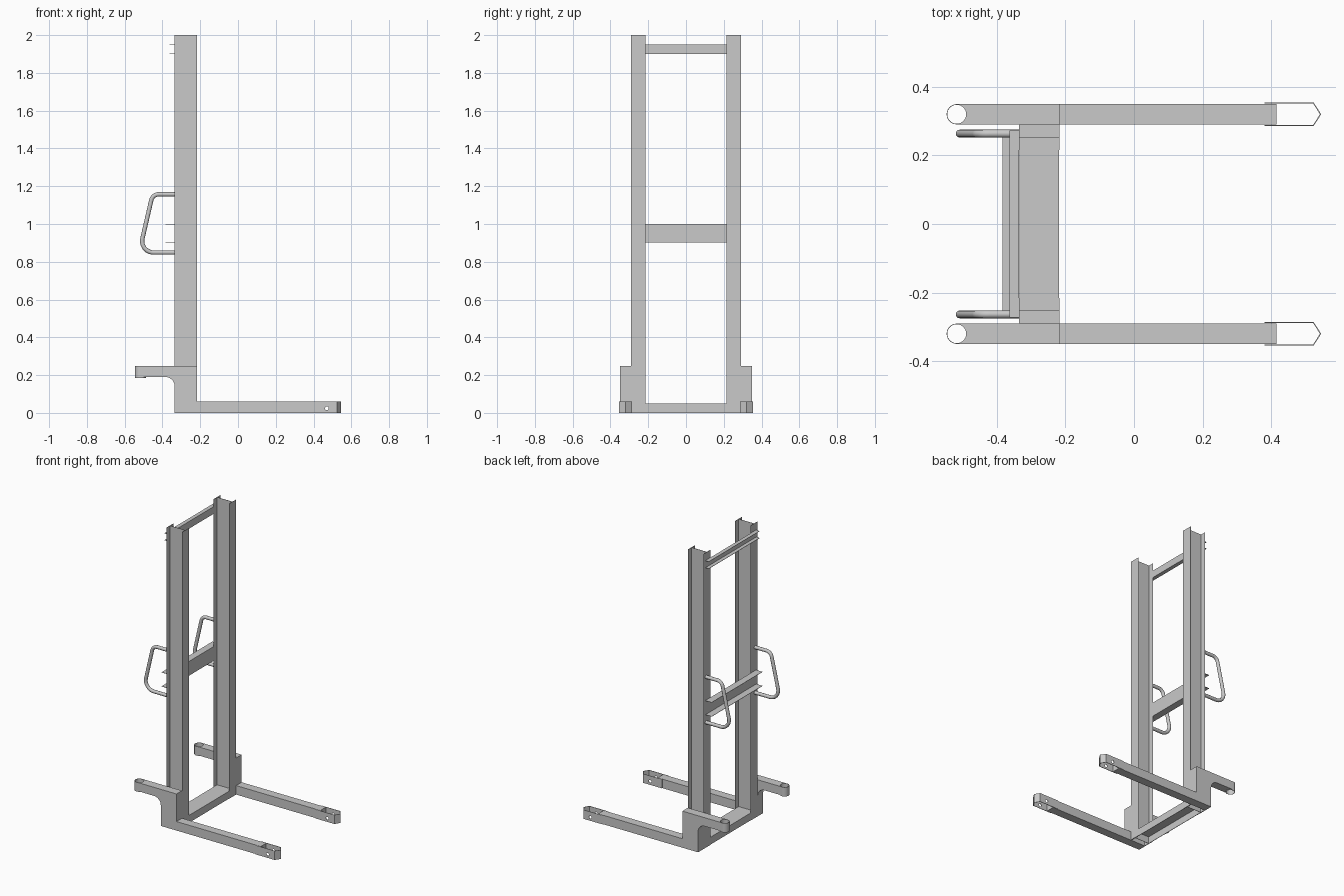
import bpy, bmesh, math
from mathutils import Vector, Matrix

cube = bpy.data.objects.get("Cube")
if cube:
    bpy.data.objects.remove(cube, do_unlink=True)

steel = bpy.data.materials.new("steel_grey")
steel.use_nodes = True
GREY = (0.585, 0.585, 0.585, 1)
steel.diffuse_color = GREY
steel.node_tree.nodes["Principled BSDF"].inputs["Base Color"].default_value = GREY


def prism(name, points, plane, start, end):
    """Extrude a closed outline drawn in plane xy or xz along the third axis."""
    place = {"xy": lambda a, b, c: (a, b, c),
             "xz": lambda a, b, c: (a, c, b)}[plane]
    bm = bmesh.new()
    face = bm.faces.new([bm.verts.new(place(a, b, start)) for a, b in points])
    grown = bmesh.ops.extrude_face_region(bm, geom=[face])["geom"]
    offset = Vector(place(0, 0, end - start))
    bmesh.ops.translate(bm, vec=offset, verts=[v for v in grown if isinstance(v, bmesh.types.BMVert)])
    bmesh.ops.recalc_face_normals(bm, faces=bm.faces)
    mesh = bpy.data.meshes.new(name)
    bm.to_mesh(mesh)
    bm.free()
    mesh.materials.append(steel)
    obj = bpy.data.objects.new(name, mesh)
    bpy.context.collection.objects.link(obj)
    return obj


def circle(cx, cy, r, n=32):
    return [(cx + r * math.cos(2 * math.pi * i / n), cy + r * math.sin(2 * math.pi * i / n))
            for i in range(n)]


def cut(obj, cutter):
    """Subtract the cutter, apply the result and remove the cutter."""
    mod = obj.modifiers.new("cut", "BOOLEAN")
    mod.object, mod.operation, mod.solver = cutter, "DIFFERENCE", "EXACT"
    bpy.context.view_layer.update()
    graph = bpy.context.evaluated_depsgraph_get()
    result = bpy.data.meshes.new_from_object(obj.evaluated_get(graph))
    obj.modifiers.clear()
    obj.data = result
    bpy.data.objects.remove(cutter, do_unlink=True)


def smooth(obj):
    bpy.ops.object.select_all(action="DESELECT")
    obj.select_set(True)
    bpy.context.view_layer.objects.active = obj
    bpy.ops.object.shade_smooth_by_angle(angle=math.radians(35))


def mirror(obj):
    """Copy a part to the other side of the y = 0 plane."""
    twin = obj.copy()
    twin.data = obj.data.copy()
    twin.data.transform(Matrix.Scale(-1, 4, (0, 1, 0)))
    twin.data.flip_normals()
    twin.name = obj.name.replace("back_", "front_")
    bpy.context.collection.objects.link(twin)


def channel(name, x, z0, z1, depth, t, half):
    """Cross beam, open towards -x."""
    prism(name, [(x, z0), (x, z1), (x - depth, z1), (x - depth, z1 - t), (x - t, z1 - t),
                 (x - t, z0 + t), (x - depth, z0 + t), (x - depth, z0)], "xz", -half, half)


def rounded(path, radii, steps=8):
    """Round the inner corners of an open path with circular arcs."""
    out = [Vector(path[0])]
    for i, r in enumerate(radii, 1):
        p = Vector(path[i])
        a, b = (Vector(path[i - 1]) - p).normalized(), (Vector(path[i + 1]) - p).normalized()
        half = a.angle(b) / 2
        centre = p + (a + b).normalized() * (r / math.sin(half))
        s, e = p + a * (r / math.tan(half)) - centre, p + b * (r / math.tan(half)) - centre
        for k in range(steps + 1):
            out.append(centre + s.lerp(e, k / steps).normalized() * r)
    return out + [Vector(path[-1])]


BACK, FRONT = -0.335, -0.217     # mast depth along x
IN, OUT = 0.215, 0.29            # mast width along y
LEG_IN, LEG_OUT = 0.29, 0.349
LEG_MID = (LEG_IN + LEG_OUT) / 2
LEG_TOP = 0.061
parts = []

# Mast: thin-walled I-beam
t, web = 0.002, 0.001
mid = (IN + OUT) / 2
parts.append(prism("back_mast", [
    (BACK, IN), (BACK + t, IN), (BACK + t, mid - web), (FRONT - t, mid - web),
    (FRONT - t, IN), (FRONT, IN), (FRONT, OUT), (FRONT - t, OUT),
    (FRONT - t, mid + web), (BACK + t, mid + web), (BACK + t, OUT), (BACK, OUT)], "xy", 0, 2))

# Leg with upright block and caster arm, one plate with a rounded inner corner
pivot = -0.516
R = 0.05
fillet = [(BACK - R + R * math.sin(a), 0.19 - R + R * math.cos(a))
          for a in [math.pi / 2 * i / 8 for i in range(9)]]
leg = prism("back_leg", [(0.415, 0), (0.415, LEG_TOP), (FRONT, LEG_TOP), (FRONT, 0.248),
                         (pivot, 0.248), (pivot, 0.19)] + fillet + [(BACK, 0)],
            "xz", LEG_IN, LEG_OUT)
cut(leg, prism("caster_bore", circle(pivot, LEG_MID, 0.028), "xy", 0.1, 0.3))
smooth(leg)
parts.append(leg)

# Caster sleeve
sleeve = prism("back_caster_sleeve", circle(pivot, LEG_MID, 0.0295), "xy", 0.185, 0.248)
cut(sleeve, prism("sleeve_bore", circle(pivot, LEG_MID, 0.0275), "xy", 0.1, 0.3))
smooth(sleeve)
parts.append(sleeve)


# Pointed strap around the leg end, open above and below, with an axle hole
def strap_outline(h, tail, shoulder, tip):
    return [(tail, LEG_MID - h), (shoulder, LEG_MID - h), (tip, LEG_MID),
            (shoulder, LEG_MID + h), (tail, LEG_MID + h)]


strap = prism("back_roller_strap", strap_outline(0.034, 0.38, 0.523, 0.545), "xy", 0, LEG_TOP)
cut(strap, prism("strap_inside", strap_outline(0.031, 0.3, 0.5215, 0.5415), "xy", -0.1, 0.2))
cut(strap, prism("axle_hole", circle(0.47, 0.024, 0.01), "xz", 0.2, 0.45))
parts.append(strap)

# Handle: bent tube on the back of the mast
curve = bpy.data.curves.new("back_handle", "CURVE")
curve.dimensions = "3D"
curve.bevel_depth, curve.bevel_resolution, curve.use_fill_caps = 0.0115, 4, True
y = 0.263
points = rounded([(BACK, y, 1.157), (-0.452, y, 1.157), (-0.523, y, 0.849), (BACK, y, 0.849)],
                 [0.04, 0.06])
spline = curve.splines.new("POLY")
spline.points.add(len(points) - 1)
for sp, p in zip(spline.points, points):
    sp.co = (*p, 1)
tube = bpy.data.objects.new("handle_path", curve)
bpy.context.collection.objects.link(tube)
graph = bpy.context.evaluated_depsgraph_get()
mesh = bpy.data.meshes.new_from_object(tube.evaluated_get(graph))
bpy.data.objects.remove(tube, do_unlink=True)
mesh.materials.clear()
mesh.materials.append(steel)
handle = bpy.data.objects.new("back_handle", mesh)
bpy.context.collection.objects.link(handle)
smooth(handle)
parts.append(handle)

for part in parts:
    mirror(part)

# Cross beams between the masts
channel("top_cross_beam", BACK, 1.9, 1.949, 0.027, 0.002, 0.272)
channel("middle_cross_beam", BACK, 0.903, 1.0, 0.048, 0.002, 0.272)

# Base beam: channel open downwards, held between the mast flanges
b = 0.003
x0, x1, top = BACK + t, FRONT - t, 0.05
prism("base_beam", [(x0, 0), (x0, top), (x1, top), (x1, 0), (x1 - b, 0), (x1 - b, top - b),
                    (x0 + b, top - b), (x0 + b, 0)], "xz", -OUT, OUT)
